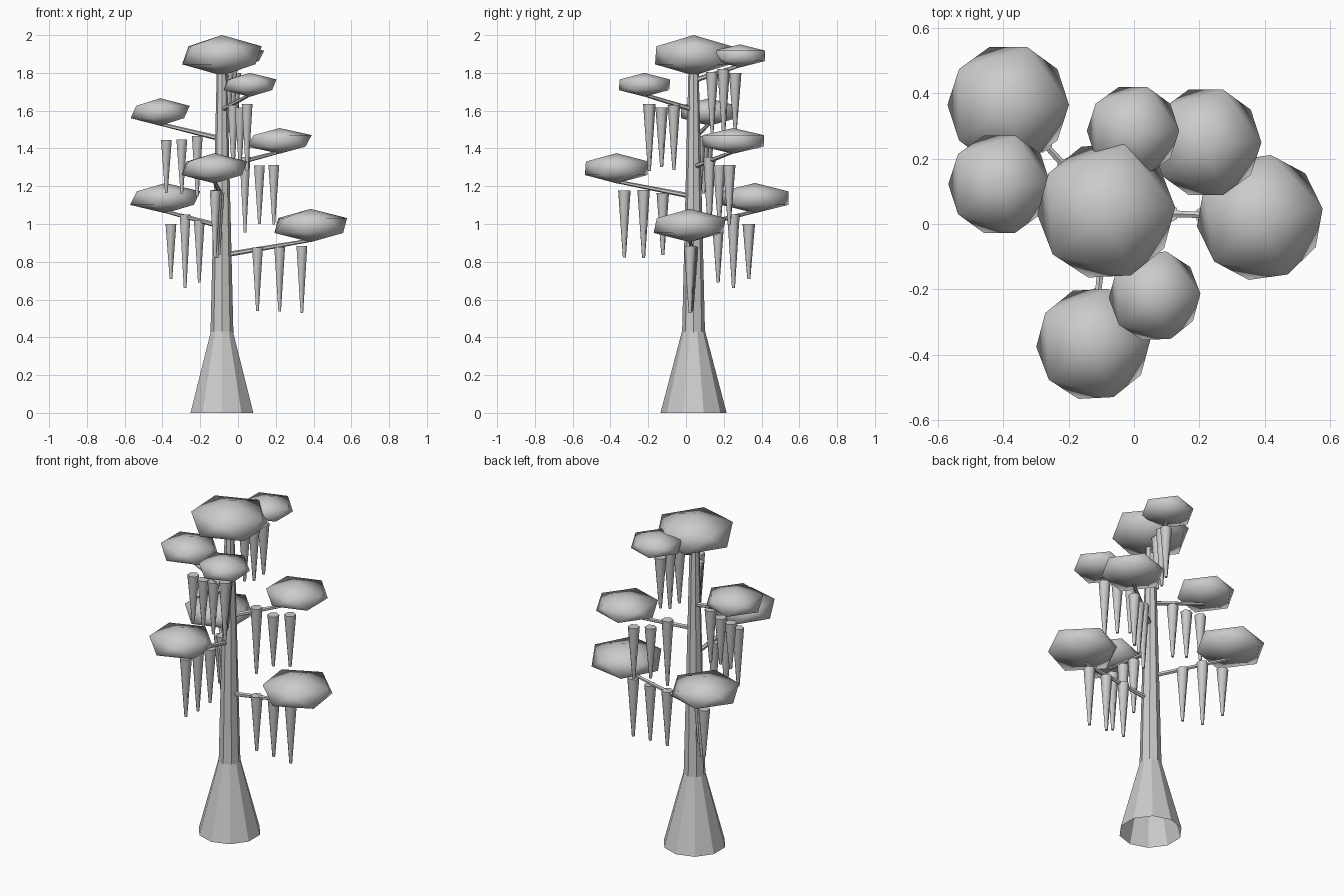
import bpy, bmesh, math
from mathutils import Vector, Matrix

if "Cube" in bpy.data.objects:
    bpy.data.objects.remove(bpy.data.objects["Cube"])

grey = bpy.data.materials.new("pale_grey")
grey.diffuse_color = (0.6, 0.6, 0.6, 1)
grey.use_nodes = True
grey.node_tree.nodes["Principled BSDF"].inputs["Base Color"].default_value = grey.diffuse_color
TRUNK = Vector((-0.085, 0.04, 0))


def finish(name, bm, smooth=False):
    mesh = bpy.data.meshes.new(name)
    bm.to_mesh(mesh)
    bm.free()
    mesh.materials.append(grey)
    for p in mesh.polygons:
        p.use_smooth = smooth and len(p.vertices) < 5
    ob = bpy.data.objects.new(name, mesh)
    bpy.context.collection.objects.link(ob)
    return ob


def rod(name, a, b, r1, r2, sides, caps=True, smooth=False):
    """Tapered cylinder running from a to b."""
    d = b - a
    bm = bmesh.new()
    m = Matrix.Translation((a + b) / 2) @ d.to_track_quat('Z', 'Y').to_matrix().to_4x4()
    bmesh.ops.create_cone(bm, cap_ends=caps, segments=sides, radius1=r1,
                          radius2=r2, depth=d.length, matrix=m)
    return finish(name, bm, smooth)


def canopy(name, centre, radius, half_height, turn):
    """Flattened icosahedron leaf cluster."""
    bm = bmesh.new()
    m = (Matrix.Translation(centre) @ Matrix.Rotation(math.radians(turn), 4, 'Z')
         @ Matrix.Diagonal((radius, radius, half_height, 1)))
    bmesh.ops.create_icosphere(bm, subdivisions=1, radius=1, matrix=m)
    return finish(name, bm, True)


# Trunk with a hollow flared foot
up = Vector((0, 0, 1))
rod("trunk_flare", TRUNK, TRUNK + up * 0.43, 0.175, 0.062, 10, caps=False)
rod("trunk", TRUNK + up * 0.41, TRUNK + up * 1.87, 0.061, 0.026, 8)
canopy("crown", TRUNK + up * 1.893, 0.236, 0.107, 3)

# Branches: canopy centre, radius, half height, turn, vine centre z, vine lengths
branches = [
    ((0.385, 0.02, 0.992), 0.217, 0.088, 8, 0.707, (0.335, 0.34, 0.355)),
    ((-0.385, 0.365, 1.137), 0.208, 0.080, 0, 0.855, (0.33, 0.39, 0.29)),
    ((-0.412, 0.122, 1.593), 0.175, 0.073, 0, 1.305, (0.32, 0.285, 0.28)),
    ((-0.125, -0.367, 1.295), 0.195, 0.080, 3, 1.000, (0.33, 0.36, 0.355)),
    ((0.063, -0.22, 1.737), 0.157, 0.063, 3, 1.458, (0.345, 0.315, 0.355)),
    ((-0.003, 0.285, 1.890), 0.158, 0.061, 0, 1.645, (0.32, 0.35, 0.31)),
    ((0.220, 0.25, 1.440), 0.190, 0.068, 0, 1.155, (0.40, 0.31, 0.315)),
]
for i, (c, r, h, turn, vine_z, lengths) in enumerate(branches, 1):
    c = Vector(c)
    tip = c - up * (h - 0.01)
    root = Vector((TRUNK.x, TRUNK.y, tip.z - 0.08))
    rod(f"branch_{i}", root, tip, 0.014, 0.009, 6)
    canopy(f"canopy_{i}", c, r, h, turn)
    # Hanging vines spaced along the branch
    for j, (t, length) in enumerate(zip((0.4, 0.65, 0.9), lengths), 1):
        p = root.lerp(tip, t)
        p.z = vine_z
        rod(f"vine_{i}_{j}", p - up * length / 2, p + up * length / 2,
            0.008, 0.033, 6, smooth=True)
